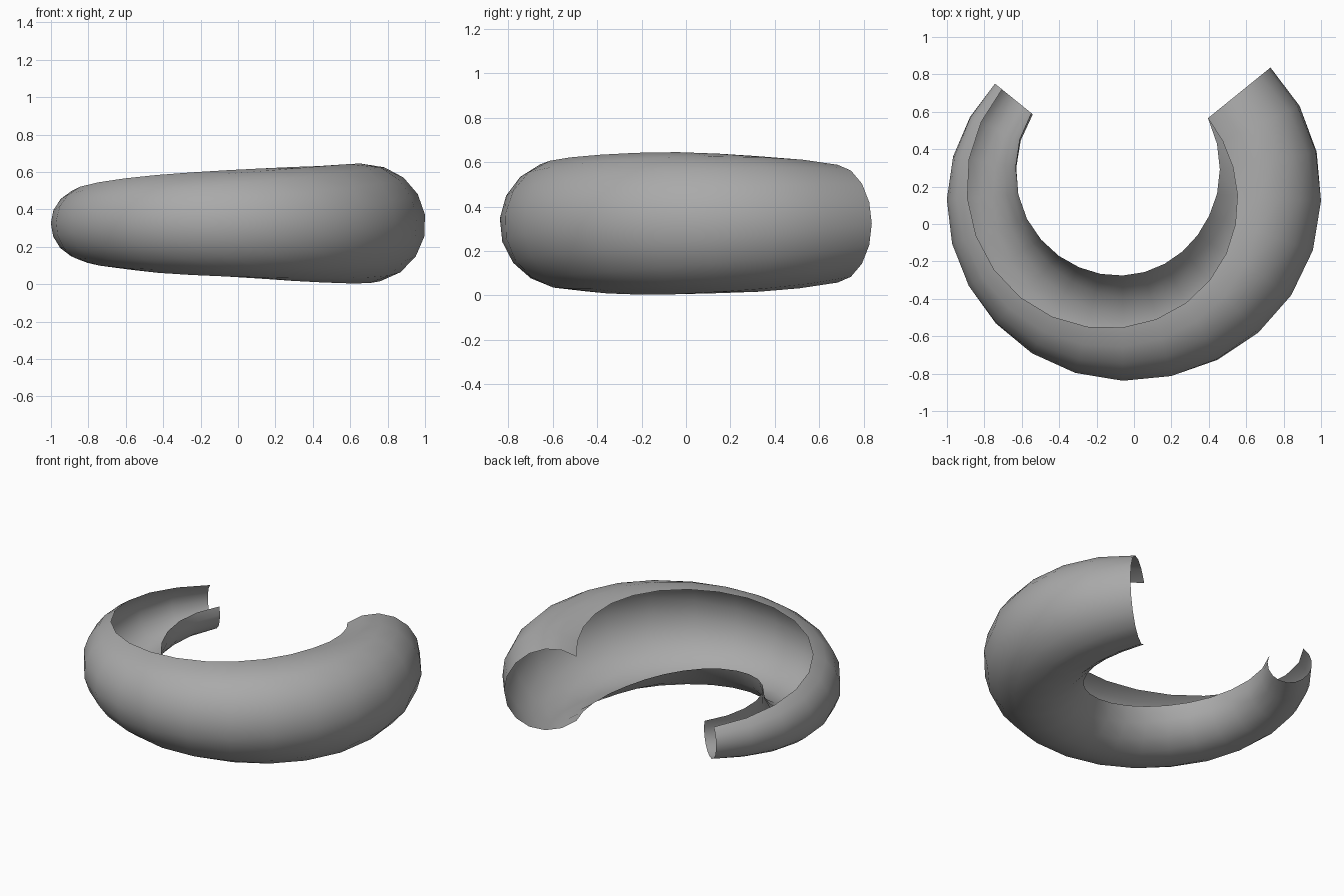
import bpy, bmesh
from math import sin, cos, radians

if "Cube" in bpy.data.objects:
    bpy.data.objects.remove(bpy.data.objects["Cube"])

# Open, tapering tube swept around a horizontal ring; its slot twists along the way
CX, CY, CZ = -0.06, 0.197, 0.323
RING = 0.75
START, SWEEP = 141, 258          # degrees around the ring
GAP = 104                        # width of the slot in degrees
TWIST = 76                       # turn of the slot from thin to thick end
SIDES = 12
RADII = [0.131, 0.150, 0.172, 0.193, 0.212, 0.231, 0.248, 0.263, 0.275, 0.286,
         0.296, 0.306, 0.314, 0.320, 0.322, 0.316, 0.307, 0.291, 0.266]

bm = bmesh.new()
rows = []
last = len(RADII) - 1
for k, r in enumerate(RADII):
    t = k / last
    a = radians(START + SWEEP * t)
    edge = 52 + TWIST * t        # upper lip of the slot
    row = []
    for i in range(SIDES + 1):
        p = radians(edge - (360 - GAP) * i / SIDES)
        d = RING + r * cos(p)
        row.append(bm.verts.new((CX + d * cos(a), CY + d * sin(a), CZ + r * sin(p))))
    rows.append(row)

for r0, r1 in zip(rows, rows[1:]):
    for i in range(SIDES):
        f = bm.faces.new((r0[i], r0[i + 1], r1[i + 1], r1[i]))
        f.smooth = True
# outside faces outward
bm.normal_update()
mid = bm.faces[:][SIDES * 9 + SIDES // 2]
c = mid.calc_center_median()
if mid.normal.y * (c.y - (CY - RING)) + mid.normal.z * (c.z - CZ) < 0:
    bmesh.ops.reverse_faces(bm, faces=bm.faces[:])

mesh = bpy.data.meshes.new("curved_shell")
bm.to_mesh(mesh)
bm.free()
shell = bpy.data.objects.new("curved_shell", mesh)
bpy.context.collection.objects.link(shell)

# darker grey surface
grey = bpy.data.materials.new("dark_grey")
grey.diffuse_color = (0.4, 0.4, 0.4, 1)
grey.use_nodes = True
grey.node_tree.nodes["Principled BSDF"].inputs["Base Color"].default_value = grey.diffuse_color
mesh.materials.append(grey)
